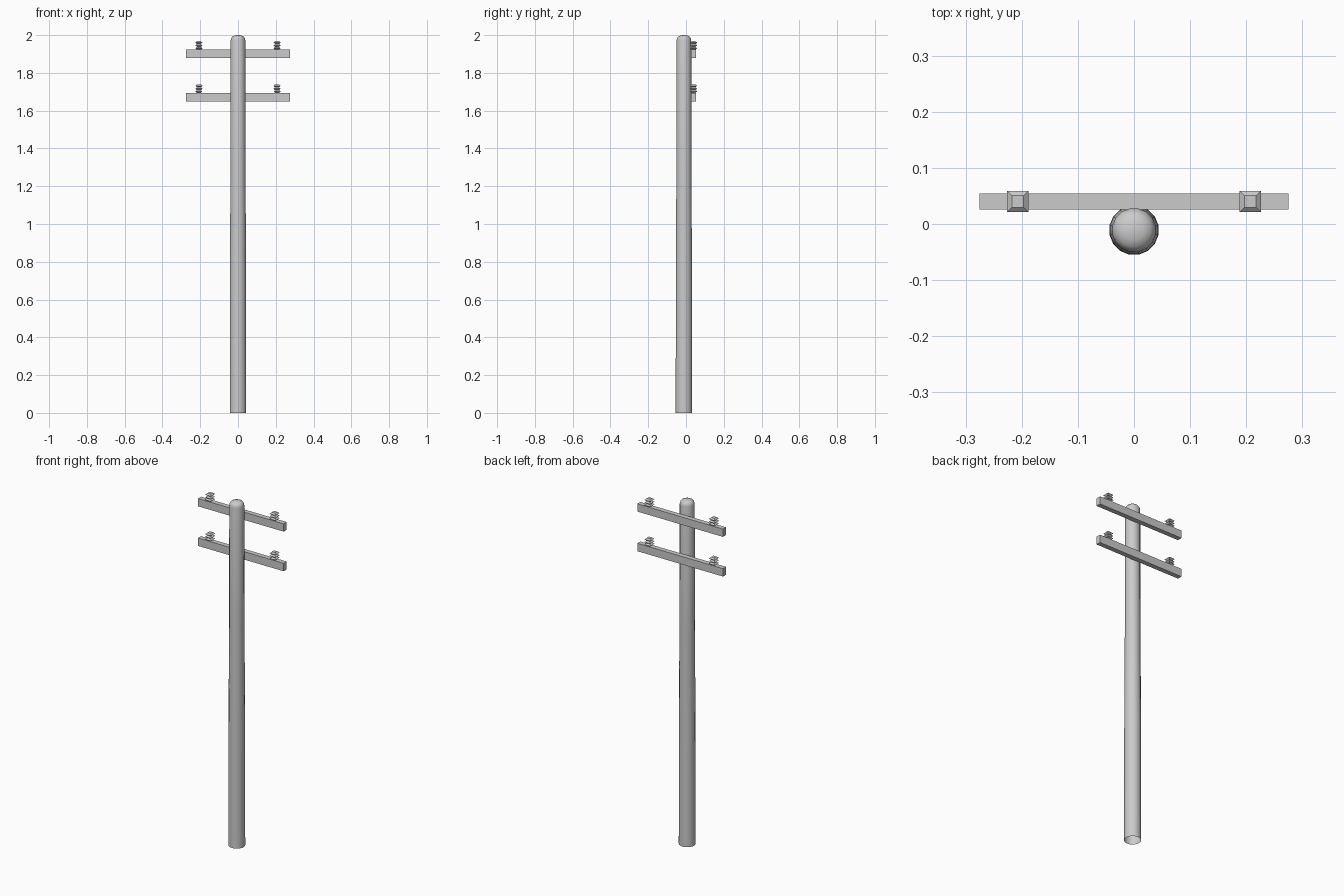
import bpy, bmesh, math

if "Cube" in bpy.data.objects:
    bpy.data.objects.remove(bpy.data.objects["Cube"])

grey = bpy.data.materials.new("light grey")
grey.diffuse_color = (0.6, 0.6, 0.6, 1)
grey.use_nodes = True
grey.node_tree.nodes["Principled BSDF"].inputs["Base Color"].default_value = grey.diffuse_color


def finish(name, bm, smooth=False):
    bmesh.ops.recalc_face_normals(bm, faces=bm.faces)
    mesh = bpy.data.meshes.new(name)
    bm.to_mesh(mesh)
    bm.free()
    mesh.materials.append(grey)
    obj = bpy.data.objects.new(name, mesh)
    bpy.context.collection.objects.link(obj)
    if smooth:
        bpy.context.view_layer.objects.active = obj
        obj.select_set(True)
        bpy.ops.object.shade_smooth_by_angle(angle=math.radians(40))
        obj.select_set(False)
    return obj


def lathe(name, profile, sides, centre, turn=0, smooth=False):
    """Stack rings of (radius, height); the top is closed, the bottom open."""
    bm = bmesh.new()
    rings = []
    for r, z in profile:
        rings.append([bm.verts.new((centre[0] + r * math.cos(turn + math.tau * i / sides),
                                    centre[1] + r * math.sin(turn + math.tau * i / sides), z))
                      for i in range(sides)])
    for low, high in zip(rings, rings[1:]):
        for i in range(sides):
            j = (i + 1) % sides
            bm.faces.new((low[i], low[j], high[j], high[i]))
    bm.faces.new(rings[-1])
    return finish(name, bm, smooth)


# Tapered pole with a rounded top and an open foot
pole = [(0.0445, 0), (0.0435, 0.75), (0.0405, 1.3), (0.0395, 1.972),
        (0.037, 1.984), (0.030, 1.993), (0.018, 1.998), (0.005, 2.0)]
lathe("pole", pole, 16, (0, -0.011), math.pi / 16, smooth=True)

# Two crossarms behind the pole, each carrying a pair of square ribbed insulators
for level, (bottom, top) in {"upper": (1.878, 1.923), "lower": (1.648, 1.694)}.items():
    bm = bmesh.new()
    bmesh.ops.create_cube(bm, size=1)
    for v in bm.verts:
        v.co = (v.co.x * 0.55, 0.04 + v.co.y * 0.028, (bottom + top) / 2 + v.co.z * (top - bottom))
    finish(level + "_crossarm", bm)

    ribs = [(0.010, top)]
    for k in range(3):
        z = top + 0.015 * k
        ribs += [(0.019, z + 0.0075), (0.0105, z + 0.015)]
    ribs = [(half * math.sqrt(2), z) for half, z in ribs]
    for side, x in (("left", -0.207), ("right", 0.207)):
        lathe(f"{level}_{side}_insulator", ribs, 4, (x, 0.04), math.pi / 4)
